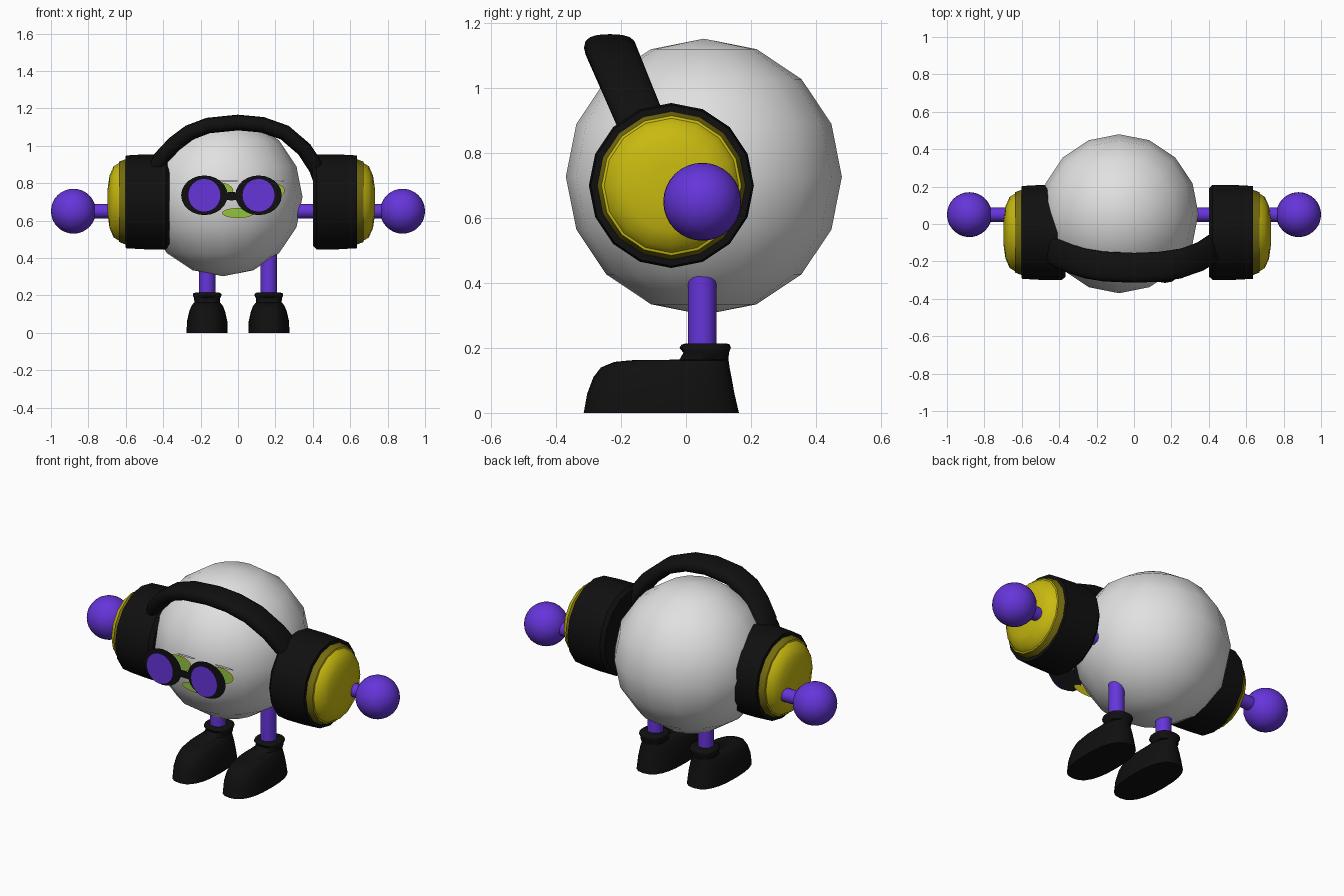
import bpy
import bmesh
from math import cos, sin, pi, radians, copysign
from mathutils import Vector

if "Cube" in bpy.data.objects:
    bpy.data.objects.remove(bpy.data.objects["Cube"])


def material(name, rgb):
    mat = bpy.data.materials.new(name)
    mat.use_nodes = True
    color = (*rgb, 1)
    mat.diffuse_color = color
    mat.node_tree.nodes["Principled BSDF"].inputs["Base Color"].default_value = color
    return mat


WHITE = material("soft_white", (0.75, 0.75, 0.75))
BLACK = material("black", (0.005, 0.005, 0.005))
PURPLE = material("purple", (0.13, 0.035, 0.7))
YELLOW = material("yellow", (0.58, 0.49, 0.005))
OLIVE = material("dark_yellow", (0.18, 0.15, 0.005))
GREEN = material("green", (0.27, 0.55, 0.06))


def finish(obj, name, *mats, angle=40):
    obj.name = obj.data.name = name
    for mat in mats:
        obj.data.materials.append(mat)
    bpy.ops.object.select_all(action="DESELECT")
    obj.select_set(True)
    bpy.context.view_layer.objects.active = obj
    bpy.ops.object.shade_smooth_by_angle(angle=radians(angle))
    return obj


def ball(name, center, radius, segments, rings, mat):
    bpy.ops.mesh.primitive_uv_sphere_add(
        segments=segments, ring_count=rings, radius=radius, location=center)
    return finish(bpy.context.object, name, mat)


def rod(name, start, end, radius, mat):
    a, b = Vector(start), Vector(end)
    bpy.ops.mesh.primitive_cylinder_add(
        vertices=16, radius=radius, depth=(b - a).length, location=(a + b) / 2,
        rotation=(b - a).to_track_quat("Z", "Y").to_euler())
    return finish(bpy.context.object, name, mat)


def build(name, rings, *mats, rule=None, angle=40):
    """Skin a row of closed rings and cap both ends."""
    bm = bmesh.new()
    loops = [[bm.verts.new(p) for p in ring] for ring in rings]
    for a, b in zip(loops, loops[1:]):
        n = len(a)
        for i in range(n):
            j = (i + 1) % n
            bm.faces.new((a[i], a[j], b[j], b[i]))
    bm.faces.new(loops[0])
    bm.faces.new(loops[-1])
    bmesh.ops.recalc_face_normals(bm, faces=bm.faces)
    if rule:
        for face in bm.faces:
            face.material_index = rule(face.calc_center_median())
    mesh = bpy.data.meshes.new(name)
    bm.to_mesh(mesh)
    bm.free()
    obj = bpy.data.objects.new(name, mesh)
    bpy.context.collection.objects.link(obj)
    return finish(obj, name, *mats, angle=angle)


def oval(n, power=1.0):
    """Unit oval; a power under one makes it squarer."""
    points = []
    for i in range(n):
        c, s = cos(2 * pi * i / n), sin(2 * pi * i / n)
        points.append((copysign(abs(c) ** power, c), copysign(abs(s) ** power, s)))
    return points


def plate(name, x, y, z, rx, rz, mat):
    """Flat oval sheet facing the front."""
    bm = bmesh.new()
    bm.faces.new([bm.verts.new((x + rx * c, y, z + rz * s)) for c, s in oval(24)])
    mesh = bpy.data.meshes.new(name)
    bm.to_mesh(mesh)
    bm.free()
    obj = bpy.data.objects.new(name, mesh)
    bpy.context.collection.objects.link(obj)
    mesh.materials.append(mat)
    return obj


# Body
ball("body", (-0.08, 0.055, 0.727), 0.425, 16, 8, WHITE)

# Headphone cups: distance from the inner face, radius
CUP = [(0, 0.235), (0.02, 0.254), (0.13, 0.254), (0.235, 0.248), (0.236, 0.228),
       (0.27, 0.215), (0.272, 0.207), (0.3, 0.19), (0.322, 0.14), (0.332, 0.07)]

for side, sign, inner in (("left", 1, 0.4), ("right", -1, -0.365)):
    rings = [[(inner + sign * d, -0.045 + r * c, 0.7 + r * s) for c, s in oval(16)]
             for d, r in CUP]

    def cup_color(center):
        d = abs(center.x - inner)
        return 2 if d > 0.271 else 1 if d > 0.2358 else 0

    build(side + "_ear_cup", rings, BLACK, OLIVE, YELLOW, rule=cup_color)

# Headband: centre line across the head, leaning forward as it rises
PATH = [(-0.45, 0.85), (-0.415, 0.93), (-0.34, 1.01), (-0.26, 1.07), (-0.16, 1.108),
        (0, 1.124), (0.13, 1.112), (0.25, 1.07), (0.355, 0.98), (0.42, 0.88), (0.45, 0.8)]
line = [Vector((x, -0.14 - 0.42 * (z - 0.9), z)) for x, z in PATH]
rings = []
for i, p in enumerate(line):
    along = line[min(i + 1, len(line) - 1)] - line[max(i - 1, 0)]
    thick = Vector((-along.z, 0, along.x)).normalized() * 0.042
    wide = Vector((0, 0.08, 0))
    rings.append([p + wide * c + thick * s for c, s in oval(16, 0.75)])
build("headband", rings, BLACK, angle=60)

# Boots: height, toe y, heel y, half width
BOOT = [(0, -0.315, 0.163, 0.11), (0.06, -0.304, 0.149, 0.108), (0.11, -0.285, 0.14, 0.097),
        (0.14, -0.262, 0.134, 0.086), (0.157, -0.22, 0.132, 0.074),
        (0.162, -0.17, 0.131, 0.068), (0.164, -0.02, 0.131, 0.068),
        (0.185, -0.008, 0.132, 0.07), (0.2, -0.02, 0.138, 0.077),
        (0.21, -0.014, 0.135, 0.075), (0.214, 0, 0.125, 0.066)]

for side, sign in (("left", 1), ("right", -1)):
    # Arms and hands
    rod(side + "_arm", (sign * 0.2, 0.05, 0.65), (sign * 0.85, 0.05, 0.65), 0.039, PURPLE)
    ball(side + "_hand", (sign * 0.88, 0.05, 0.65), 0.12, 32, 16, PURPLE)
    # Legs and boots
    x = sign * 0.165
    rod(side + "_leg", (x, 0.05, 0.12), (x, 0.05, 0.42), 0.044, PURPLE)
    rings = [[(x + w * c, (toe + heel) / 2 + (heel - toe) / 2 * s, z)
              for c, s in oval(24, 0.8)] for z, toe, heel, w in BOOT]
    build(side + "_boot", rings, BLACK, angle=60)

# Face: thin oval eyes, brows and mouth floating before the body
for name, x, z, rx, rz in (("left_eye", 0.165, 0.76, 0.085, 0.045),
                           ("right_eye", -0.11, 0.76, 0.085, 0.045),
                           ("mouth", 0, 0.64, 0.085, 0.027)):
    plate(name + "_rim", x, -0.4, z, rx, rz, YELLOW)
    plate(name, x, -0.403, z, rx - 0.006, rz - 0.005, GREEN)
for side, x in (("left", 0.19), ("right", -0.06)):
    plate(side + "_brow", x, -0.4, 0.812, 0.06, 0.006, WHITE)

# Goggles: flat frames, lenses and a bridge
for side, x in (("left", 0.11), ("right", -0.18)):
    plate(side + "_goggle_frame", x, -0.45, 0.735, 0.124, 0.106, BLACK)
    plate(side + "_goggle_lens", x, -0.475, 0.735, 0.088, 0.09, PURPLE)
plate("goggle_bridge", -0.035, -0.45, 0.73, 0.07, 0.022, BLACK)
